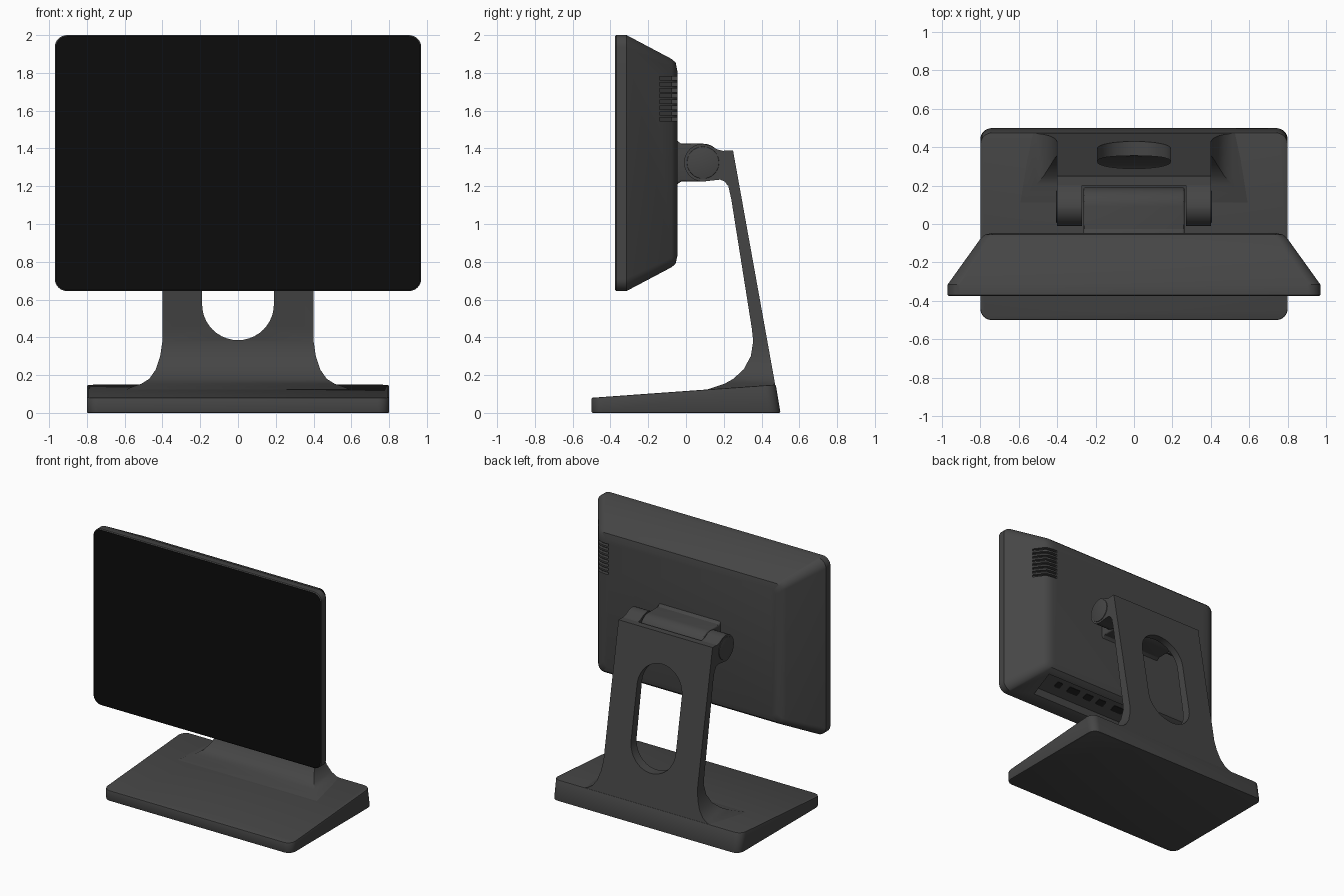
import bpy, bmesh, math
from mathutils import Matrix

if "Cube" in bpy.data.objects:
    bpy.data.objects.remove(bpy.data.objects["Cube"])


def material(name, v):
    m = bpy.data.materials.new(name)
    m.diffuse_color = (v, v, v, 1)
    m.use_nodes = True
    m.node_tree.nodes["Principled BSDF"].inputs["Base Color"].default_value = m.diffuse_color
    return m


BODY = material("charcoal plastic", 0.06)
GLASS = material("black glass", 0.0035)
PORT = material("port black", 0.012)


def make(name, rings, mats=(BODY,)):
    """Skin a list of equal-length point rings and cap both ends."""
    bm = bmesh.new()
    vs = [[bm.verts.new(p) for p in r] for r in rings]
    n = len(vs[0])
    bm.faces.new(vs[0]).material_index = len(mats) - 1   # first cap takes the last colour
    bm.faces.new(vs[-1])
    for a, b in zip(vs, vs[1:]):
        for i in range(n):
            j = (i + 1) % n
            bm.faces.new((a[i], a[j], b[j], b[i]))
    bmesh.ops.recalc_face_normals(bm, faces=bm.faces)
    me = bpy.data.meshes.new(name)
    bm.to_mesh(me)
    bm.free()
    ob = bpy.data.objects.new(name, me)
    bpy.context.collection.objects.link(ob)
    for m in mats:
        me.materials.append(m)
    return ob


def prism(name, pts, axis, a, b, mats=(BODY,)):
    place = {'x': lambda p, t: (t, p[0], p[1]),
             'y': lambda p, t: (p[0], t, p[1]),
             'z': lambda p, t: (p[0], p[1], t)}[axis]
    return make(name, [[place(p, t) for p in pts] for t in (a, b)], mats)


def arc(cx, cy, r, a0, a1, n):
    return [(cx + r * math.cos(math.radians(a0 + (a1 - a0) * i / n)),
             cy + r * math.sin(math.radians(a0 + (a1 - a0) * i / n))) for i in range(n + 1)]


def rounded_rect(x0, x1, y0, y1, r, n=8):
    return (arc(x1 - r, y0 + r, r, -90, 0, n) + arc(x1 - r, y1 - r, r, 0, 90, n)
            + arc(x0 + r, y1 - r, r, 90, 180, n) + arc(x0 + r, y0 + r, r, 180, 270, n))


def bevel(ob, width, seg=2):
    m = ob.modifiers.new("bevel", 'BEVEL')
    m.width, m.segments, m.limit_method = width, seg, 'ANGLE'
    m.angle_limit = math.radians(40)


def finish(ob, cutters=()):
    for c in cutters:
        m = ob.modifiers.new("cut", 'BOOLEAN')
        m.operation, m.solver, m.object = 'DIFFERENCE', 'EXACT', c
        c.hide_render = True
    bpy.ops.object.select_all(action='DESELECT')
    ob.select_set(True)
    bpy.context.view_layer.objects.active = ob
    bpy.ops.object.convert(target='MESH')
    bpy.ops.object.shade_smooth_by_angle(angle=math.radians(30))
    for c in cutters:
        bpy.data.objects.remove(c)


# Base: rounded footprint, wedge top sloping up to the back
foot = rounded_rect(-0.8, 0.8, -0.5, 0.5, 0.06)
top = rounded_rect(-0.8, 0.8, -0.5, 0.475, 0.06)
base = make("base", [[(x, y, 0) for x, y in foot],
                     [(x, y, 0.08 + 0.07 * (y + 0.5) / 0.975) for x, y in top]])
bevel(base, 0.006)
finish(base)

# Stand arm: sections (height, half width, front y), flared where it meets the base
sections = [(0.12, 0.6, 0.10), (0.14, 0.555, 0.16), (0.155, 0.51, 0.205), (0.18, 0.47, 0.25),
            (0.23, 0.435, 0.305), (0.30, 0.412, 0.343), (0.38, 0.4, 0.356), (0.45, 0.4, 0.348),
            (1.13, 0.4, 0.24), (1.21, 0.4, 0.222), (1.39, 0.4, 0.20)]
arm = make("stand_arm", [[(-w, f, z), (w, f, z), (w, 0.499 - 0.18 * z, z), (-w, 0.499 - 0.18 * z, z)]
                         for z, w, f in sections])
slot = prism("arm_slot_cutter", arc(0, 0.575, 0.19, 180, 360, 20) + arc(0, 0.98, 0.19, 0, 180, 20),
             'y', -0.1, 0.8)
finish(arm, [slot])

# Hinge: two outer lugs on the arm, with round end caps
HY, HZ, HR = 0.09, 1.325, 0.1
lug = arc(HY, HZ, HR, 270, 90, 24) + [(0.13, 1.415), (0.165, 1.395), (0.205, 1.385),
                                      (0.223, 1.2), (0.205, 1.225), (0.18, 1.235)]
for side, s in (("left", -1), ("right", 1)):
    ob = prism("hinge_lug_" + side, lug, 'x', s * 0.27, s * 0.4)
    finish(ob)
    cap = prism("hinge_cap_" + side, arc(HY, HZ, 0.085, 0, 350, 35), 'x', s * 0.38, s * 0.405)
    bevel(cap, 0.003)
    finish(cap)

# Hinge centre block joining the screen back
block = arc(HY, HZ, HR, -90, 90, 24) + [(-0.025, 1.425), (-0.04, 1.435), (-0.06, 1.455),
                                        (-0.06, 1.195), (-0.04, 1.215), (-0.025, 1.225)]
centre = prism("hinge_centre", block, 'x', -0.263, 0.263)
bevel(centre, 0.012, 3)
finish(centre)

# Screen housing: rings (y, half width, bottom, top, corner radius); front cap is the glass
rings = [(-0.375, 0.964, 0.651, 1.994, 0.06), (-0.369, 0.97, 0.645, 2.0, 0.065),
         (-0.315, 0.97, 0.645, 2.0, 0.065), (-0.075, 0.798, 0.772, 1.873, 0.05),
         (-0.055, 0.775, 0.79, 1.855, 0.045), (-0.046, 0.73, 0.83, 1.81, 0.04)]
screen = make("screen_housing", [[(x, y, z) for x, z in rounded_rect(-w, w, z0, z1, r)]
                                 for y, w, z0, z1, r in rings], (BODY, GLASS))

# Vent slots wrapping round the right back edge, and the port recess underneath
vent = [(0.69, -0.02), (0.80, -0.02), (0.868, -0.123), (0.828, -0.152), (0.766, -0.075), (0.69, -0.075)]
cutters = [prism("vent_cutter", vent, 'z', 1.545 + 0.031 * i, 1.563 + 0.031 * i) for i in range(8)]
recess = [(-0.27, 0.55), (-0.27, 0.73), (-0.10, 0.80), (-0.10, 0.55)]
cutters.append(prism("recess_cutter", recess, 'x', -0.72, 0.72))
finish(screen, cutters)

# Ports: small dark plates on the recess ceiling (x position, half width)
tilt = Matrix.Rotation(math.atan2(0.07, 0.17), 4, 'X')
ports = [(-0.5, 0.06), (-0.32, 0.045), (-0.17, 0.045), (0.0, 0.05), (0.16, 0.035),
         (0.28, 0.035), (0.42, 0.05), (0.56, 0.025)]
for i, (x, w) in enumerate(ports):
    p = prism("port_%d" % (i + 1), rounded_rect(-w, w, -0.025, 0.025, 0.008, 3), 'z',
              -0.004, 0.004, (PORT,))
    p.data.transform(Matrix.Translation((x, -0.185, 0.764)) @ tilt)
    finish(p)
